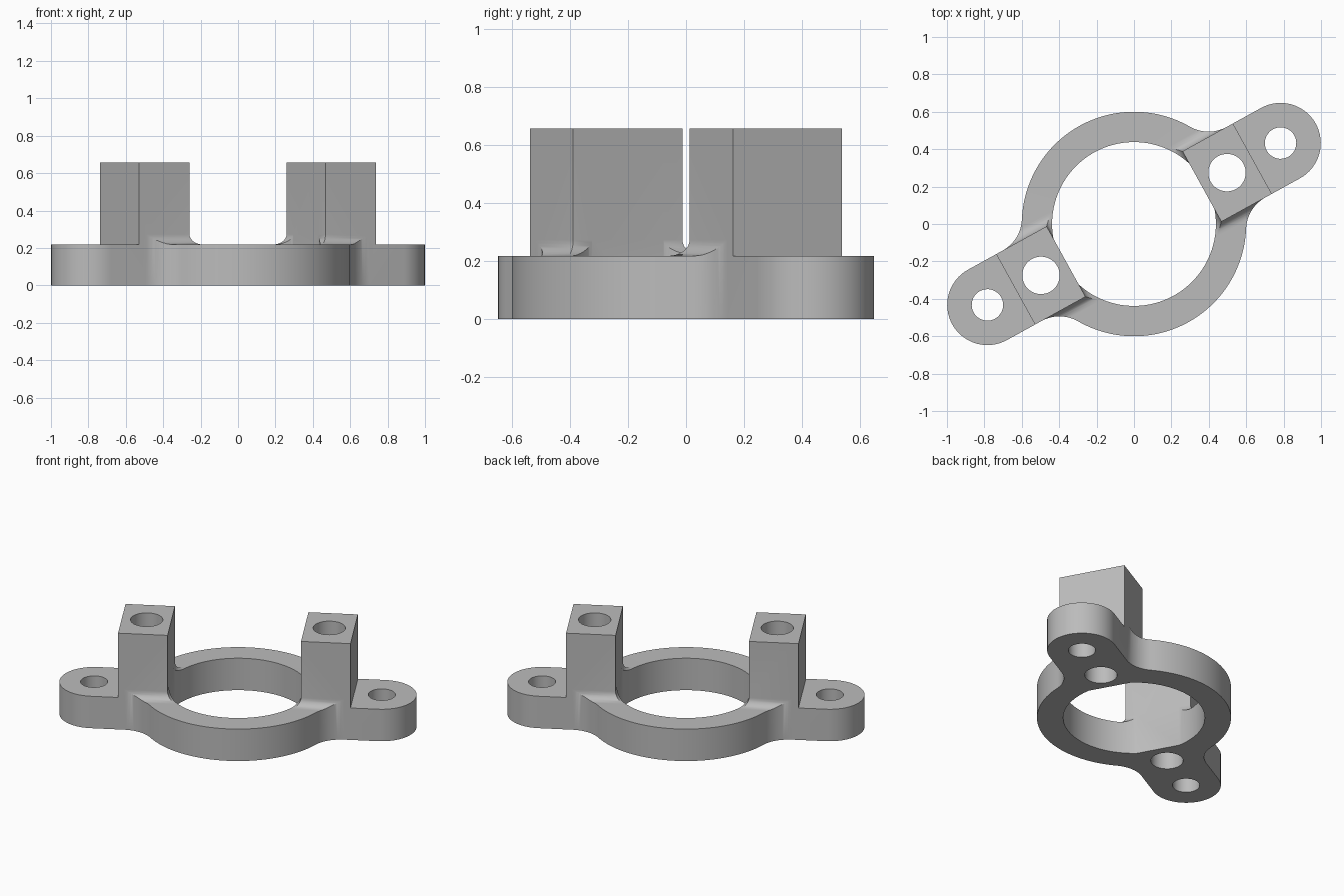
import bpy, bmesh
from math import sin, cos, pi, radians, atan2, sqrt
from mathutils import Matrix

cube = bpy.data.objects.get("Cube")
if cube:
    bpy.data.objects.remove(cube, do_unlink=True)

BASE_H, POST_H = 0.218, 0.657
RING_R, BORE_R = 0.6, 0.438
LUG_X, LUG_R, NECK_R = 0.895, 0.215, 0.2
POST_IN, POST_OUT = 0.415, 0.723
FILLET = 0.055

metal = bpy.data.materials.new("plain grey")
metal.use_nodes = True
grey = (0.5, 0.5, 0.5, 1)
metal.diffuse_color = grey
metal.node_tree.nodes["Principled BSDF"].inputs["Base Color"].default_value = grey


def loft(name, layers):
    """Closed solid through matching outlines, each given as (points, z)."""
    bm = bmesh.new()
    rings = [[bm.verts.new((x, y, z)) for x, y in pts] for pts, z in layers]
    n = len(rings[0])
    for low, high in zip(rings, rings[1:]):
        for i in range(n):
            j = (i + 1) % n
            bm.faces.new((low[i], low[j], high[j], high[i]))
    bm.faces.new(rings[0][::-1])
    bm.faces.new(rings[-1])
    bmesh.ops.recalc_face_normals(bm, faces=bm.faces)
    mesh = bpy.data.meshes.new(name)
    bm.to_mesh(mesh)
    bm.free()
    ob = bpy.data.objects.new(name, mesh)
    bpy.context.collection.objects.link(ob)
    return ob


def prism(name, pts, z0, z1):
    return loft(name, [(pts, z0), (pts, z1)])


def rect(x0, x1, half):
    return [(x0, -half), (x1, -half), (x1, half), (x0, half)]


def arc(cx, cy, r, a0, a1, n):
    return [(cx + r * cos(a0 + (a1 - a0) * i / n),
             cy + r * sin(a0 + (a1 - a0) * i / n)) for i in range(n + 1)]


def circle(cx, r, n=64):
    return arc(cx, 0, r, 0, 2 * pi, n)[:-1]


def combine(target, tool, operation):
    mod = target.modifiers.new("cut", "BOOLEAN")
    mod.operation, mod.object, mod.solver = operation, tool, "EXACT"
    bpy.context.view_layer.objects.active = target
    bpy.ops.object.modifier_apply(modifier=mod.name)
    bpy.data.objects.remove(tool, do_unlink=True)


# Flange outline: lug end, neck, ring arc, neck, then the same turned half way
neck_y = LUG_R + NECK_R
neck_x = sqrt((RING_R + NECK_R) ** 2 - neck_y ** 2)
t = atan2(neck_y, neck_x)
half = arc(LUG_X, 0, LUG_R, -pi / 2, pi / 2, 32)
half += arc(neck_x, neck_y, NECK_R, -pi / 2, t - pi, 14)
half += arc(0, 0, RING_R, t, pi - t, 48)[1:-1]
half += arc(-neck_x, neck_y, NECK_R, -t, -pi / 2, 14)
outline = half + [(-x, -y) for x, y in half]

# Slab with two posts and the fillet at each post foot
flange = prism("flange_with_posts", rect(-1.2, 1.2, 0.9), -0.1, BASE_H)
for side in (1, -1):
    layers = [(FILLET, 0.1)]
    for i in range(9):
        a = i / 8 * pi / 2
        layers.append((FILLET * (1 - sin(a)), BASE_H + FILLET * (1 - cos(a))))
    layers.append((-0.02, BASE_H + FILLET + 0.01))
    collar = loft("post_fillet", [
        ([(side * x, side * y) for x, y in
          rect(POST_IN - off, POST_OUT - 0.01, LUG_R + off)], z)
        for off, z in layers])
    combine(flange, collar, "UNION")
    post = prism("post", [(side * x, side * y) for x, y in
                          rect(POST_IN, POST_OUT, LUG_R)], 0.05, POST_H)
    combine(flange, post, "UNION")

# Trim to the outline, then cut the bore with flats below the posts
combine(flange, prism("outline_trim", outline, 0, 0.9), "INTERSECT")
flat = sqrt(BORE_R ** 2 - POST_IN ** 2)
ta = atan2(flat, POST_IN)
bore = arc(0, 0, BORE_R, ta, pi - ta, 56)
bore[0], bore[-1] = (POST_IN, flat), (-POST_IN, flat)
bore += [(-x, -y) for x, y in bore]
combine(flange, prism("bore_cutter", bore, -0.2, 1), "DIFFERENCE")

# Bolt holes through lugs and posts
for side in (1, -1):
    for x, r in ((LUG_X, 0.084), (0.568, 0.1)):
        combine(flange, prism("hole_cutter", circle(side * x, r), -0.2, 1), "DIFFERENCE")

# Turn the flange to its diagonal, colour and shade it
mesh = flange.data
mesh.transform(Matrix.Rotation(radians(28.9), 4, "Z"))
mesh.materials.clear()
mesh.materials.append(metal)
for face in mesh.polygons:
    face.material_index = 0
bpy.ops.object.select_all(action="DESELECT")
flange.select_set(True)
bpy.context.view_layer.objects.active = flange
bpy.ops.object.shade_smooth_by_angle(angle=radians(30))
